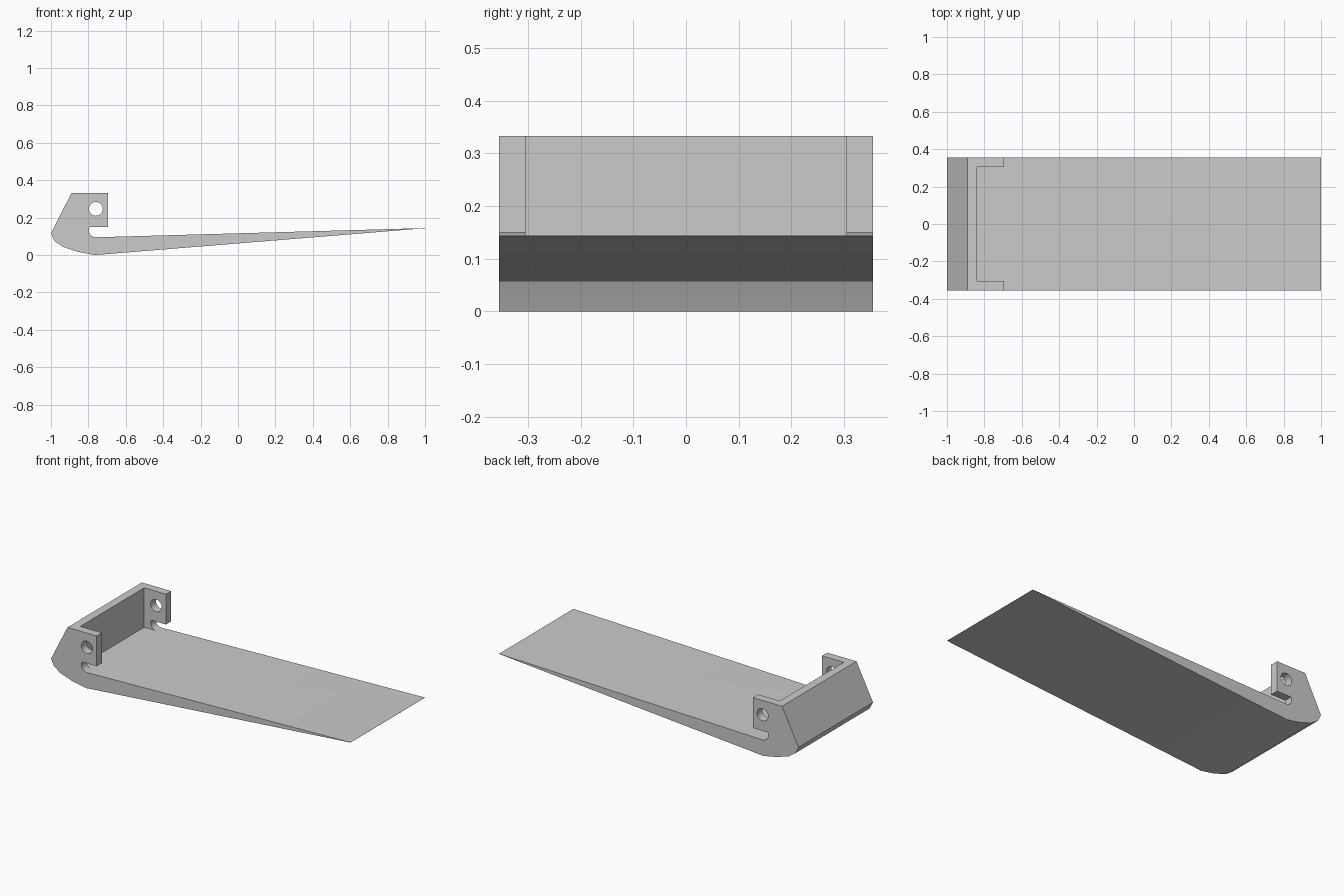
import bpy
import bmesh
from math import cos, sin, radians

cube = bpy.data.objects.get("Cube")
if cube:
    bpy.data.objects.remove(cube, do_unlink=True)

HALF_WIDTH = 0.355
EAR_INNER = 0.305
HOLE_X, HOLE_R = -0.76, 0.037

grey = bpy.data.materials.new("plain grey")
grey.use_nodes = True
colour = (0.6, 0.6, 0.6, 1)
grey.diffuse_color = colour
grey.node_tree.nodes["Principled BSDF"].inputs["Base Color"].default_value = colour


def arc(x, z, r, start, end, steps):
    """Points along an arc in the x-z plane, angles in degrees."""
    angles = [radians(start + (end - start) * i / steps) for i in range(steps + 1)]
    return [(x + r * cos(a), z + r * sin(a)) for a in angles]


def prism(name, profile, half_width):
    """Extrude an x-z profile along y, centred on y = 0."""
    bm = bmesh.new()
    face = bm.faces.new([bm.verts.new((x, -half_width, z)) for x, z in profile])
    extruded = bmesh.ops.extrude_face_region(bm, geom=[face])["geom"]
    verts = [v for v in extruded if isinstance(v, bmesh.types.BMVert)]
    bmesh.ops.translate(bm, verts=verts, vec=(0, 2 * half_width, 0))
    bmesh.ops.recalc_face_normals(bm, faces=bm.faces[:])
    mesh = bpy.data.meshes.new(name)
    bm.to_mesh(mesh)
    bm.free()
    mesh.materials.append(grey)
    obj = bpy.data.objects.new(name, mesh)
    bpy.context.collection.objects.link(obj)
    return obj


def cut(obj, cutter):
    """Subtract the cutter, then discard it."""
    bpy.context.view_layer.objects.active = obj
    mod = obj.modifiers.new("cut", "BOOLEAN")
    mod.operation = "DIFFERENCE"
    mod.solver = "EXACT"
    mod.object = cutter
    bpy.ops.object.modifier_apply(modifier=mod.name)
    bpy.data.objects.remove(cutter, do_unlink=True)


# Side outline: hooked head, rounded slot, long tapering blade, curved heel
slot = arc(HOLE_X, 0.132, HOLE_R, 151, 270, 10)
outline = [(-0.89, 0.333), (-0.695, 0.333), (-0.695, 0.15)] + slot + [
    (1.0, 0.144), (1.0, 0.1432),
    (-0.765, 0.0), (-0.855, 0.017), (-0.935, 0.043), (-0.98, 0.074), (-1.0, 0.115)]
plate = prism("hooked_plate", outline, HALF_WIDTH)

# Pocket between the two ears, leaving the back wall
pocket = prism("pocket_cutter", [(-0.84, 0.095), slot[-1], (-0.6, 0.15),
                                 (-0.6, 0.4), (-0.84, 0.4)], EAR_INNER)
cut(plate, pocket)

# Pivot hole through both ears
cut(plate, prism("hole_cutter", arc(HOLE_X, 0.247, HOLE_R, 0, 348.75, 31), 0.5))

# Smooth the hole and slot, keep the corners sharp
bpy.ops.object.select_all(action="DESELECT")
plate.select_set(True)
bpy.context.view_layer.objects.active = plate
bpy.ops.object.shade_smooth_by_angle(angle=radians(25))
